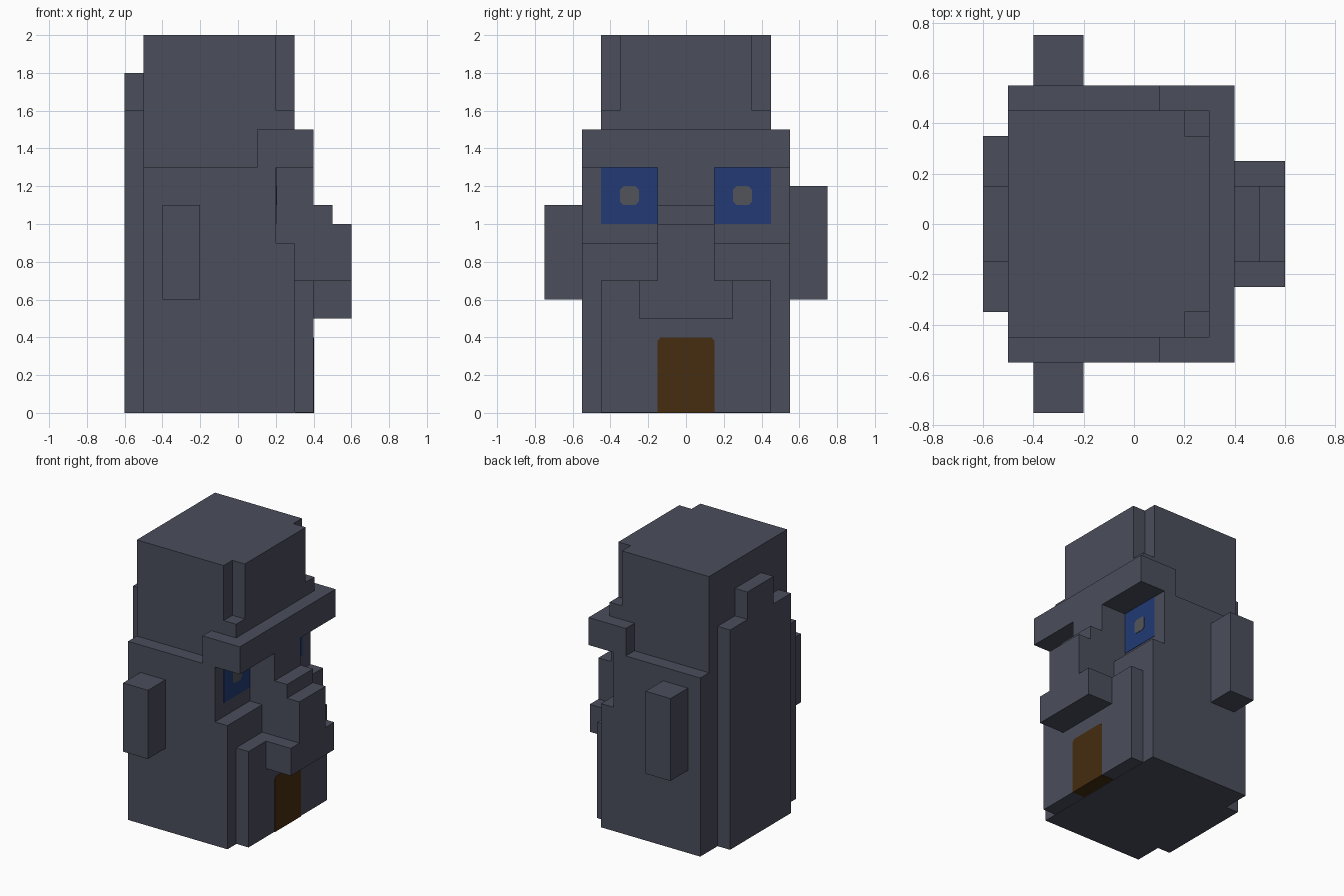
import bpy, bmesh

cube = bpy.data.objects.get("Cube")
if cube:
    bpy.data.objects.remove(cube, do_unlink=True)


def material(name, rgb):
    m = bpy.data.materials.new(name)
    m.use_nodes = True
    m.diffuse_color = (*rgb, 1)
    bsdf = next(n for n in m.node_tree.nodes if n.type == 'BSDF_PRINCIPLED')
    bsdf.inputs["Base Color"].default_value = (*rgb, 1)
    return m


stone = material("slate stone", (0.070, 0.077, 0.107))
blue = material("eye blue", (0.016, 0.042, 0.178))
grey = material("pupil grey", (0.085, 0.088, 0.100))
brown = material("mouth brown", (0.061, 0.026, 0.005))


def prism(name, outline, axis, lo, hi, mat=stone):
    """Extrude a flat outline along an axis; the outline uses the other two axes in order."""
    bm = bmesh.new()
    verts = []
    for p in outline:
        co = list(p)
        co.insert("xyz".index(axis), lo)
        verts.append(bm.verts.new(co))
    face = bm.faces.new(verts)
    out = bmesh.ops.extrude_face_region(bm, geom=[face])
    shift = [0, 0, 0]
    shift["xyz".index(axis)] = hi - lo
    moved = [g for g in out["geom"] if isinstance(g, bmesh.types.BMVert)]
    bmesh.ops.translate(bm, vec=shift, verts=moved)
    bmesh.ops.recalc_face_normals(bm, faces=bm.faces)
    mesh = bpy.data.meshes.new(name)
    bm.to_mesh(mesh)
    bm.free()
    mesh.materials.append(mat)
    obj = bpy.data.objects.new(name, mesh)
    bpy.context.collection.objects.link(obj)
    return obj


def rect(a0, a1, b0, b1):
    return [(a0, b0), (a1, b0), (a1, b1), (a0, b1)]


def clipped(a0, a1, b0, b1, c=0.018):
    return [(a0 + c, b0), (a1 - c, b0), (a1, b0 + c), (a1, b1 - c),
            (a1 - c, b1), (a0 + c, b1), (a0, b1 - c), (a0, b0 + c)]


# Body with a step back at the eye sockets
prism("body", [(-.5, 0), (.3, 0), (.3, .9), (.2, .9), (.2, 1.3), (-.5, 1.3)],
      "y", -.55, .55)

# Head: lower band sits behind and over the brow, crown has notched face corners
prism("head_base", [(-.5, 1.3), (.1, 1.3), (.1, 1.5), (.3, 1.5), (.3, 1.6), (-.5, 1.6)],
      "y", -.45, .45)
prism("crown", [(-.5, -.45), (.2, -.45), (.2, -.35), (.3, -.35),
                (.3, .35), (.2, .35), (.2, .45), (-.5, .45)], "z", 1.6, 2.0)
prism("brow", rect(.1, .4, 1.3, 1.5), "y", -.55, .55)

# Nose and chin
prism("nose", [(.2, 1.3), (.2, .9), (.3, .9), (.3, .7), (.6, .7), (.6, 1.0),
               (.5, 1.0), (.5, 1.1), (.4, 1.1), (.4, 1.3)], "y", -.15, .15)
prism("nostrils", rect(.4, .6, .5, .7), "y", -.25, .25)
prism("chin", rect(.3, .4, .002, .7), "y", -.45, .45)

# Back ridge, stepped at the top
prism("back_ridge", [(-.35, 0), (.35, 0), (.35, 1.6), (.15, 1.6), (.15, 1.8),
                     (-.15, 1.8), (-.15, 1.6), (-.35, 1.6)], "x", -.6, -.5)

# Ears, one slightly taller, and painted eyes
for side, s, ear_top in (("front", -1, 1.1), ("back", 1, 1.2)):
    prism("ear_" + side, rect(-.4, -.2, .6, ear_top), "y", s * .55, s * .75)
    prism("eye_" + side, rect(*sorted((s * .15, s * .45)), 1.0, 1.3),
          "x", .2, .203, blue)
    prism("pupil_" + side, clipped(*sorted((s * .25, s * .35)), 1.1, 1.2),
          "x", .2, .206, grey)

# Mouth, set into the chin and showing underneath
prism("mouth", [(-.15, 0), (.15, 0), (.15, .382), (.132, .4), (-.132, .4), (-.15, .382)],
      "x", .302, .403, brown)
